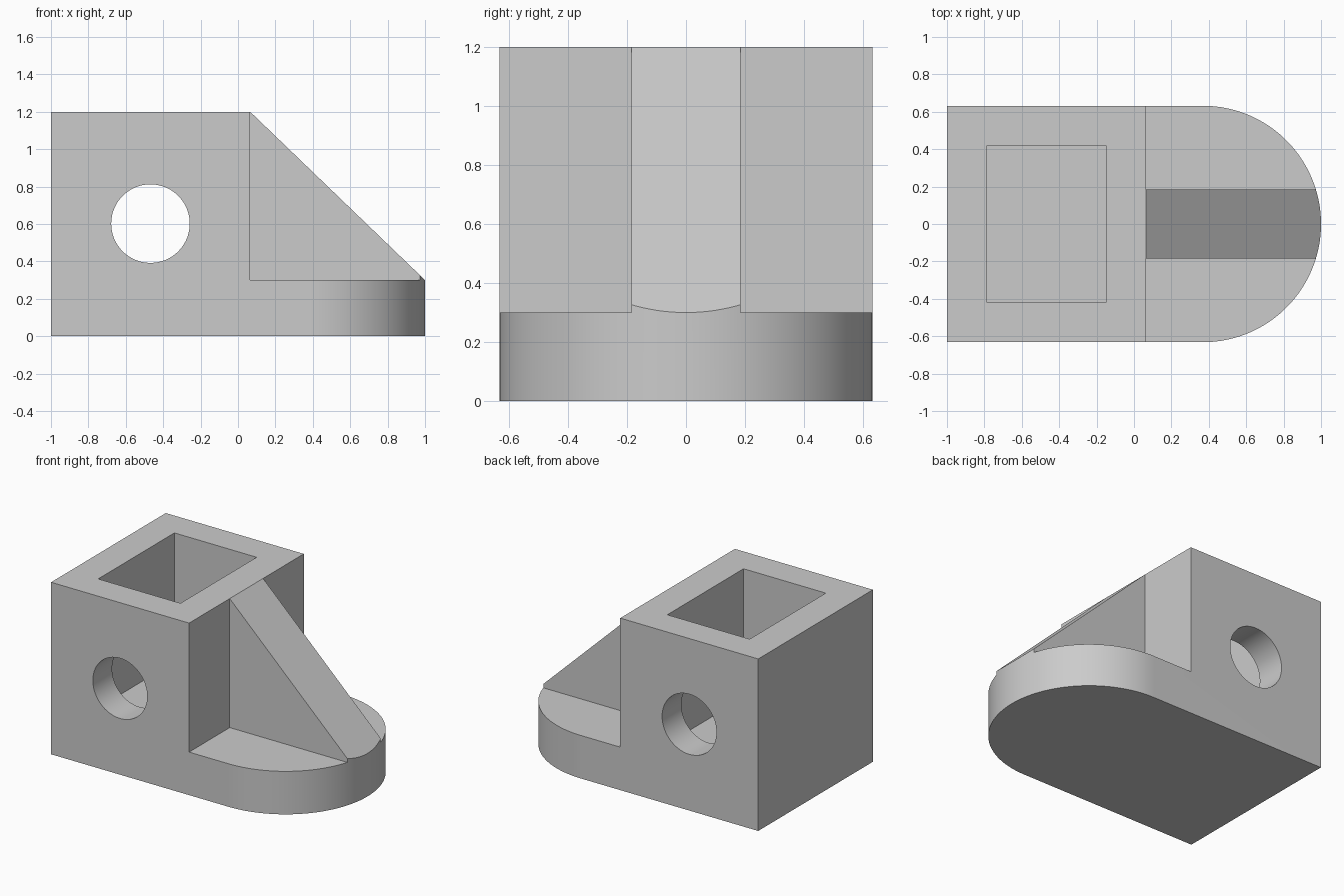
import bpy, bmesh, math
from mathutils import Matrix, Vector

if "Cube" in bpy.data.objects:
    bpy.data.objects.remove(bpy.data.objects["Cube"])

HALF_W, TOP, PLATE = 0.632, 1.2, 0.3      # half width, block top, plate thickness
BLOCK_X, RIB = 0.065, 0.184               # block right face, rib half width


def prism(name, points, depth):
    """Solid made by sweeping a closed planar profile along depth."""
    bm = bmesh.new()
    face = bm.faces.new([bm.verts.new(p) for p in points])
    swept = bmesh.ops.extrude_face_region(bm, geom=[face])["geom"]
    bmesh.ops.translate(bm, vec=Vector(depth),
                        verts=[v for v in swept if isinstance(v, bmesh.types.BMVert)])
    bmesh.ops.recalc_face_normals(bm, faces=bm.faces)
    mesh = bpy.data.meshes.new(name)
    bm.to_mesh(mesh)
    bm.free()
    obj = bpy.data.objects.new(name, mesh)
    bpy.context.collection.objects.link(obj)
    return obj


def box(name, x0, x1, y0, y1, z0, z1):
    return prism(name, [(x0, y0, z0), (x1, y0, z0), (x1, y1, z0), (x0, y1, z0)],
                 (0, 0, z1 - z0))


def cut(target, cutter):
    """Subtract cutter from target, then discard it."""
    cutter.hide_render = True
    mod = target.modifiers.new(cutter.name, 'BOOLEAN')
    mod.operation, mod.solver, mod.object = 'DIFFERENCE', 'EXACT', cutter
    bpy.context.view_layer.objects.active = target
    bpy.ops.object.modifier_apply(modifier=mod.name)
    bpy.data.objects.remove(cutter)


# Full-height body with a square left end and a round right end
SEG = 80
arc = [(1 - HALF_W + HALF_W * math.cos(a), HALF_W * math.sin(a), 0)
       for a in (-math.pi / 2 + math.pi * i / SEG for i in range(SEG + 1))]
body = prism("bracket", [(-1, -HALF_W, 0)] + arc + [(-1, HALF_W, 0)], (0, 0, TOP))

# Clear both sides of the rib down to the base plate
for s in (-1, 1):
    y0, y1 = sorted((s * RIB, s * 1.0))
    cut(body, box("side_cutter", BLOCK_X, 1.5, y0, y1, PLATE, 1.6))

# Sloped top of the rib, running from the block top to the plate tip
slope = (TOP - PLATE) / (1 - BLOCK_X)
cut(body, prism("slope_cutter", [(BLOCK_X - 0.2, -0.9, TOP + 0.2 * slope),
                                 (1.2, -0.9, PLATE - 0.2 * slope),
                                 (1.2, -0.9, 1.7)], (0, 1.8, 0)))

# Open pocket in the block, down to plate level
cut(body, box("pocket_cutter", -0.785, -0.15, -0.42, 0.42, PLATE, 1.5))

# Round cross hole through front and back walls
hole = [(-0.468 + 0.21 * math.cos(a), -1, 0.602 + 0.21 * math.sin(a))
        for a in (2 * math.pi * i / 64 for i in range(64))]
cut(body, prism("hole_cutter", hole, (0, 2, 0)))

# Smooth curved walls, sharp edges elsewhere
bpy.ops.object.select_all(action='DESELECT')
body.select_set(True)
bpy.context.view_layer.objects.active = body
bpy.ops.object.shade_smooth_by_angle(angle=math.radians(20))
